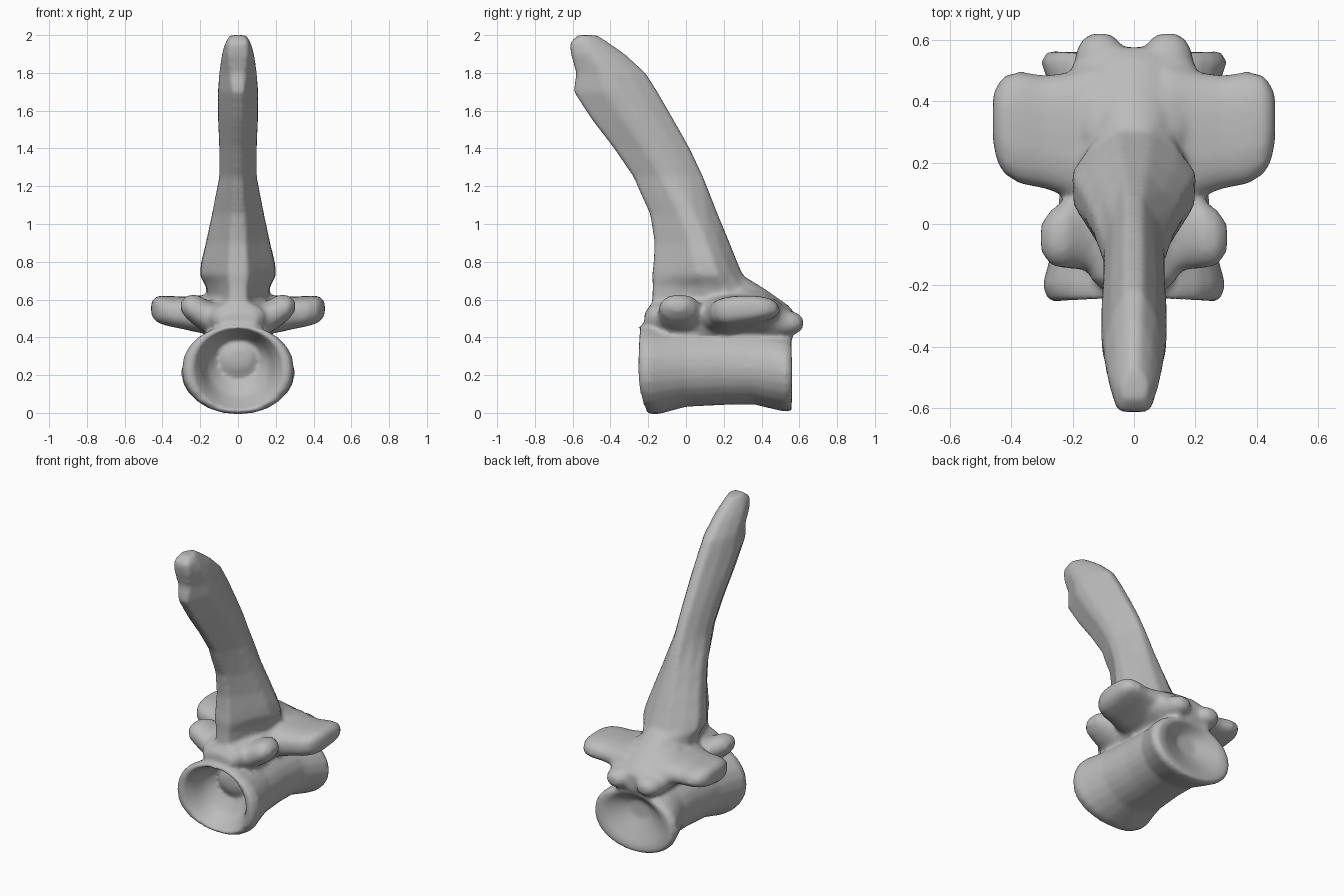
import bpy, bmesh, math

bone = bpy.data.materials.new("bone grey")
bone.diffuse_color = (0.5, 0.5, 0.5, 1)
parts = []


def skin(name, rings):
    """Bridge equal-length rings of points and cap both ends."""
    bm = bmesh.new()
    loops = [[bm.verts.new(p) for p in ring] for ring in rings]
    n = len(loops[0])
    for a, b in zip(loops, loops[1:]):
        for i in range(n):
            j = (i + 1) % n
            bm.faces.new((a[i], a[j], b[j], b[i]))
    bm.faces.new(loops[0])
    bm.faces.new(loops[-1][::-1])
    bmesh.ops.recalc_face_normals(bm, faces=bm.faces)
    mesh = bpy.data.meshes.new(name)
    bm.to_mesh(mesh)
    bm.free()
    obj = bpy.data.objects.new(name, mesh)
    bpy.context.collection.objects.link(obj)
    obj.data.materials.append(bone)
    parts.append(obj)
    return obj


def oval(u0, u1, v0, v1, power=1.0, n=24):
    """Rounded outline filling the given box; lower power is squarer."""
    pts = []
    for i in range(n):
        a = 2 * math.pi * i / n
        c, s = math.cos(a), math.sin(a)
        c = math.copysign(abs(c) ** power, c)
        s = math.copysign(abs(s) ** power, s)
        pts.append(((u0 + u1 + (u1 - u0) * c) / 2, (v0 + v1 + (v1 - v0) * s) / 2))
    return pts


def along_y(name, rows, power):
    return skin(name, [[(u, y, v) for u, v in oval(-w, w, z0, z1, power)]
                       for y, w, z0, z1 in rows])


def along_x(name, rows, power, side):
    return skin(name, [[(side * x, u, v) for u, v in oval(y0, y1, z0, z1, power)]
                       for x, y0, y1, z0, z1 in rows])


# Spool-shaped body with a deep front cup around a boss, and a sloping rear cup
body = along_y("body", [
    (-0.09, 0.04, 0.27, 0.33), (-0.085, 0.075, 0.235, 0.355), (-0.055, 0.11, 0.18, 0.385),
    (-0.12, 0.165, 0.09, 0.41), (-0.20, 0.20, 0.04, 0.435), (-0.255, 0.24, 0.012, 0.45),
    (-0.25, 0.28, -0.005, 0.462), (-0.20, 0.30, -0.008, 0.465), (-0.13, 0.28, 0.008, 0.46),
    (0.0, 0.25, 0.032, 0.45), (0.2, 0.238, 0.042, 0.45), (0.36, 0.242, 0.045, 0.44),
    (0.46, 0.28, 0.02, 0.435), (0.53, 0.305, 0.005, 0.42), (0.565, 0.28, 0.012, 0.40),
    (0.555, 0.22, 0.06, 0.385), (0.525, 0.15, 0.13, 0.365), (0.49, 0.07, 0.21, 0.33)], 0.95)
for v in body.data.vertices:
    if v.co.y < -0.1 and v.co.z < 0.22:
        v.co.y += 0.045 * ((v.co.z - 0.22) / 0.22) ** 2

# Roof of the arch running from front to back
along_y("arch", [
    (-0.22, 0.10, 0.45, 0.53), (-0.18, 0.14, 0.43, 0.58), (0.0, 0.19, 0.37, 0.62),
    (0.2, 0.21, 0.36, 0.66), (0.3, 0.21, 0.38, 0.68), (0.42, 0.24, 0.40, 0.64),
    (0.51, 0.205, 0.41, 0.575), (0.575, 0.15, 0.425, 0.53)], 0.85)

# Tall blade leaning forward: z, front y, back y, half width, widest point, front width
blade = [
    (0.45, -0.20, 0.40, 0.14, 0.6, 0.3), (0.60, -0.178, 0.42, 0.16, 0.6, 0.28),
    (0.67, -0.175, 0.36, 0.175, 0.62, 0.25), (0.73, -0.178, 0.30, 0.208, 0.63, 0.24),
    (0.80, -0.17, 0.27, 0.20, 0.62, 0.24), (0.90, -0.165, 0.23, 0.175, 0.6, 0.24),
    (1.05, -0.188, 0.168, 0.142, 0.56, 0.25), (1.25, -0.278, 0.09, 0.102, 0.5, 0.26),
    (1.40, -0.38, 0.02, 0.102, 0.5, 0.27), (1.55, -0.495, -0.065, 0.108, 0.5, 0.27),
    (1.70, -0.593, -0.152, 0.109, 0.48, 0.28), (1.80, -0.58, -0.215, 0.102, 0.45, 0.4),
    (1.90, -0.608, -0.325, 0.088, 0.4, 0.6), (1.96, -0.615, -0.41, 0.07, 0.4, 0.75),
    (2.0, -0.57, -0.47, 0.045, 0.4, 0.8)]
rings = []
for z, y0, y1, w, peak, front in blade:
    mid = front + 0.46 * (1 - front)
    half = [(0, front), (peak * 0.4, mid), (peak * 0.8, 0.95), (peak * 1.15, 0.98),
            ((peak + 1) / 2 + 0.05, 0.70), (1, 0.25)]
    outline = [(w * k, y0 + (y1 - y0) * t) for t, k in half]
    rings.append([(x, y, z) for x, y in outline]
                 + [(-x, y, z) for x, y in reversed(outline)])
skin("blade", rings)

# Back slope from the blade down to the rear lobes
along_y("rear_ridge", [
    (0.15, 0.10, 0.5, 0.78), (0.29, 0.12, 0.5, 0.735), (0.42, 0.135, 0.46, 0.655),
    (0.54, 0.125, 0.44, 0.57), (0.575, 0.09, 0.45, 0.53)], 1.0)

for side, label in ((1, "right"), (-1, "left")):
    # Broad side wing, its underside rising toward the rear
    wing = along_x(label + "_wing", [
        (0.10, 0.03, 0.53, 0.40, 0.63), (0.22, 0.09, 0.495, 0.42, 0.62),
        (0.29, 0.115, 0.485, 0.435, 0.615), (0.37, 0.13, 0.498, 0.45, 0.62),
        (0.42, 0.16, 0.485, 0.465, 0.62), (0.445, 0.20, 0.455, 0.485, 0.608),
        (0.46, 0.27, 0.42, 0.515, 0.582)], 0.75, side)
    for v in wing.data.vertices:
        if v.co.z < 0.55:
            v.co.z += 0.15 * max(0, v.co.y - 0.2) * (0.55 - v.co.z) / 0.1
    # Small front knob rising out from the rim
    along_x(label + "_knob", [
        (0.08, -0.195, 0.14, 0.41, 0.56), (0.165, -0.15, 0.11, 0.42, 0.60),
        (0.225, -0.145, 0.08, 0.46, 0.628), (0.272, -0.135, 0.045, 0.498, 0.62),
        (0.303, -0.09, 0.0, 0.54, 0.59)], 0.92, side)
    # Rear lobe
    skin(label + "_rear_lobe", [
        [(side * 0.11 + u, y, v) for u, v in oval(-r, r, 0.475 - r * 0.8, 0.475 + r * 0.8)]
        for y, r in ((0.40, 0.09), (0.51, 0.09), (0.57, 0.077), (0.602, 0.058), (0.62, 0.03))])

# Fuse the parts into one smooth bone
bpy.ops.object.select_all(action='DESELECT')
for obj in parts:
    obj.select_set(True)
bpy.context.view_layer.objects.active = parts[0]
bpy.ops.object.join()
bone_obj = bpy.context.view_layer.objects.active
bone_obj.name = "fused_bone"
fuse = bone_obj.modifiers.new("fuse", 'REMESH')
fuse.mode = 'VOXEL'
fuse.voxel_size = 0.015
soften = bone_obj.modifiers.new("soften", 'SMOOTH')
soften.factor = 0.5
soften.iterations = 6
for mod in ("fuse", "soften"):
    bpy.ops.object.modifier_apply(modifier=mod)
bpy.ops.object.shade_smooth()
